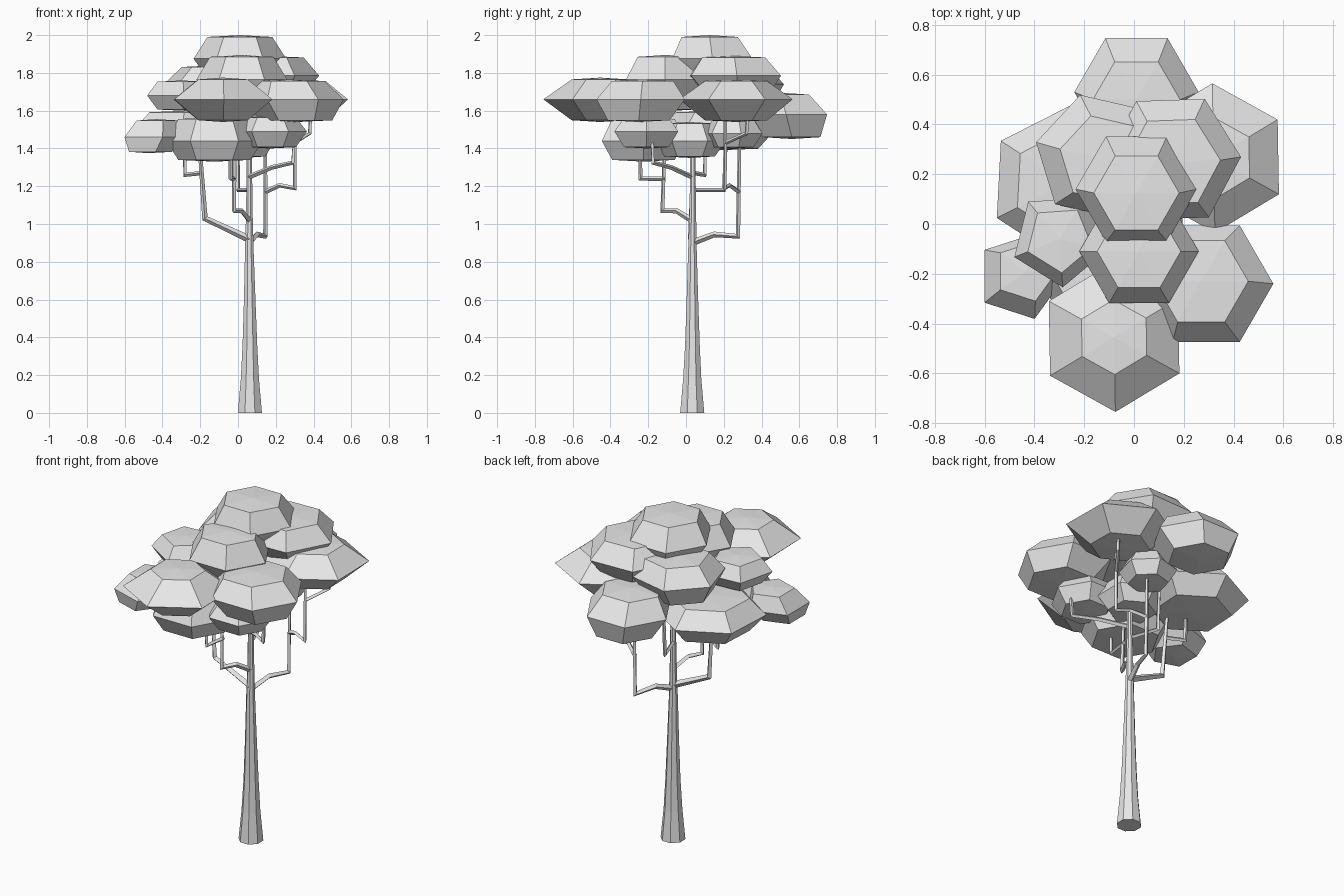
import bpy, bmesh, math
from mathutils import Vector

if "Cube" in bpy.data.objects:
    bpy.data.objects.remove(bpy.data.objects["Cube"])


def material(name, rgb):
    m = bpy.data.materials.new(name)
    m.diffuse_color = (*rgb, 1)
    m.use_nodes = True
    m.node_tree.nodes["Principled BSDF"].inputs["Base Color"].default_value = m.diffuse_color
    return m


GREY = material("plain grey", (0.8, 0.8, 0.8))


def loft(name, rings, bottom=None, top=None):
    """Skin a stack of equal rings, closing the ends with a cap or a pole."""
    bm = bmesh.new()
    loops = [[bm.verts.new(p) for p in ring] for ring in rings]
    n = len(loops[0])
    for a, b in zip(loops, loops[1:]):
        for i in range(n):
            j = (i + 1) % n
            bm.faces.new((a[i], a[j], b[j], b[i]))
    for loop, pole in ((loops[0], bottom), (loops[-1], top)):
        if pole is None:
            bm.faces.new(loop)
        else:
            tip = bm.verts.new(pole)
            for i in range(n):
                bm.faces.new((loop[i], loop[(i + 1) % n], tip))
    bmesh.ops.recalc_face_normals(bm, faces=bm.faces)
    me = bpy.data.meshes.new(name)
    bm.to_mesh(me)
    bm.free()
    me.materials.append(GREY)
    ob = bpy.data.objects.new(name, me)
    bpy.context.collection.objects.link(ob)
    return ob


def ring(x, y, z, r, n, turn=0):
    return [(x + r * math.cos(math.radians(turn) + math.tau * i / n),
             y + r * math.sin(math.radians(turn) + math.tau * i / n), z)
            for i in range(n)]


def clump(name, x, y, r, zs, turn=0, n=6, ratio=0.7, lean=(0, 0)):
    """Flattened leaf mass: top ring, wide middle and smaller bottom ring."""
    low, mid, high = zs
    dx, dy = lean
    h = (high - low) * 0.04
    loft(name, [ring(x - dx, y - dy, low + h, r * ratio, n, turn),
                ring(x, y, mid, r, n, turn),
                ring(x + dx, y + dy, high - h, r * ratio, n, turn)],
         (x - dx, y - dy, low), (x + dx, y + dy, high))


def branch(name, points, r0=0.016, r1=0.009):
    """Four-sided tapering limb with mitred bends."""
    pts = [Vector(p) for p in points]
    dirs = [(b - a).normalized() for a, b in zip(pts, pts[1:])]
    side = dirs[0].orthogonal().normalized()
    rings = []
    for i, p in enumerate(pts):
        d0, d1 = dirs[max(i - 1, 0)], dirs[min(i, len(dirs) - 1)]
        if i:
            side = dirs[i - 2 if i > 1 else 0].rotation_difference(d0) @ side
        t = (d0 + d1).normalized()
        r = r0 + (r1 - r0) * i / (len(pts) - 1)
        loop = []
        for k in range(4):
            a = math.tau * (k + 0.5) / 4
            off = (side * math.cos(a) + d0.cross(side) * math.sin(a)) * r
            # slide the corner along the limb on to the mitre plane
            loop.append(p + off - d0 * (off.dot(t) / max(d0.dot(t), 0.3)))
        rings.append(loop)
    loft(name, rings)


# Trunk: flared foot, thinning upwards
loft("trunk", [ring(x, y, z, r, 8, 22.5) for x, y, z, r in (
    (0.063, 0.033, 0, 0.069), (0.063, 0.033, 0.18, 0.052),
    (0.063, 0.034, 0.36, 0.042), (0.062, 0.034, 0.6, 0.033),
    (0.06, 0.034, 0.85, 0.025), (0.06, 0.036, 1.05, 0.019),
    (0.06, 0.036, 1.48, 0.013))])

# Branches: out from the trunk, then straight up into the leaves
branch("back_branch", [(0.06, 0.03, 0.9), (0.1, 0.15, 0.945),
                       (0.145, 0.275, 0.935), (0.145, 0.285, 1.5)], 0.018)
branch("back_right_fork", [(0.145, 0.28, 1.17), (0.22, 0.23, 1.205),
                           (0.3, 0.205, 1.19), (0.3, 0.21, 1.65)], 0.013)
branch("right_fork", [(0.3, 0.21, 1.43), (0.38, 0.32, 1.48),
                      (0.385, 0.33, 1.62)], 0.011)
branch("left_branch", [(0.06, 0.03, 0.92), (-0.175, 0.03, 1.03),
                       (-0.21, 0.04, 1.5)], 0.02)
branch("left_fork", [(-0.195, 0.04, 1.27), (-0.28, 0.1, 1.26),
                     (-0.285, 0.1, 1.45)], 0.012)
branch("front_branch", [(0.06, 0.03, 1.02), (0.02, -0.05, 1.07),
                        (-0.02, -0.125, 1.07), (-0.025, -0.11, 1.5)])
branch("front_fork", [(-0.02, -0.11, 1.24), (-0.04, -0.24, 1.24),
                      (-0.04, -0.245, 1.42)], 0.012)
branch("right_branch", [(0.06, 0.03, 1.25), (0.18, -0.08, 1.3),
                        (0.29, -0.175, 1.325), (0.3, -0.18, 1.48)], 0.014)
branch("inner_branch", [(0.06, 0.03, 1.18), (0.0, 0.2, 1.18),
                        (0.0, 0.215, 1.5)], 0.012)

# Crown: upper tier
clump("top_leaves", 0.01, 0.14, 0.245, (1.76, 1.875, 2.0), 0, lean=(0, -0.015))
clump("upper_front_leaves", 0.02, -0.11, 0.24, (1.65, 1.765, 1.895))
clump("upper_right_leaves", 0.155, 0.26, 0.275, (1.68, 1.785, 1.89), 2,
      lean=(0, -0.01))
clump("upper_left_leaves", -0.14, 0.27, 0.26, (1.62, 1.74, 1.84), 167,
      lean=(0.02, -0.01))

# Crown: broad middle tier
clump("front_leaves", -0.08, -0.455, 0.3, (1.54, 1.66, 1.775), 91, ratio=0.5)
clump("right_leaves", 0.29, -0.24, 0.27, (1.54, 1.66, 1.765), 0,
      lean=(-0.02, 0.01))
clump("back_right_leaves", 0.32, 0.265, 0.3, (1.54, 1.66, 1.765), 91, ratio=0.55)
clump("back_leaves", 0.01, 0.53, 0.25, (1.45, 1.58, 1.695), 0,
      lean=(0, -0.03))
clump("left_leaves", -0.3, -0.06, 0.195, (1.6, 1.68, 1.76), 130, 5)

# Crown: lower tier
clump("back_left_leaves", -0.275, 0.165, 0.31, (1.39, 1.5, 1.6), 147)
clump("far_left_leaves", -0.455, -0.21, 0.18, (1.375, 1.46, 1.555), 144, 5,
      lean=(0.02, 0.02))
clump("low_front_leaves", -0.125, -0.225, 0.255, (1.33, 1.44, 1.565), 0,
      ratio=0.75)
clump("low_right_leaves", 0.17, -0.21, 0.195, (1.4, 1.49, 1.57))
clump("low_middle_leaves", 0.03, 0.02, 0.19, (1.35, 1.44, 1.54), 30)
clump("low_back_leaves", 0.11, 0.25, 0.16, (1.4, 1.48, 1.56), 15)
